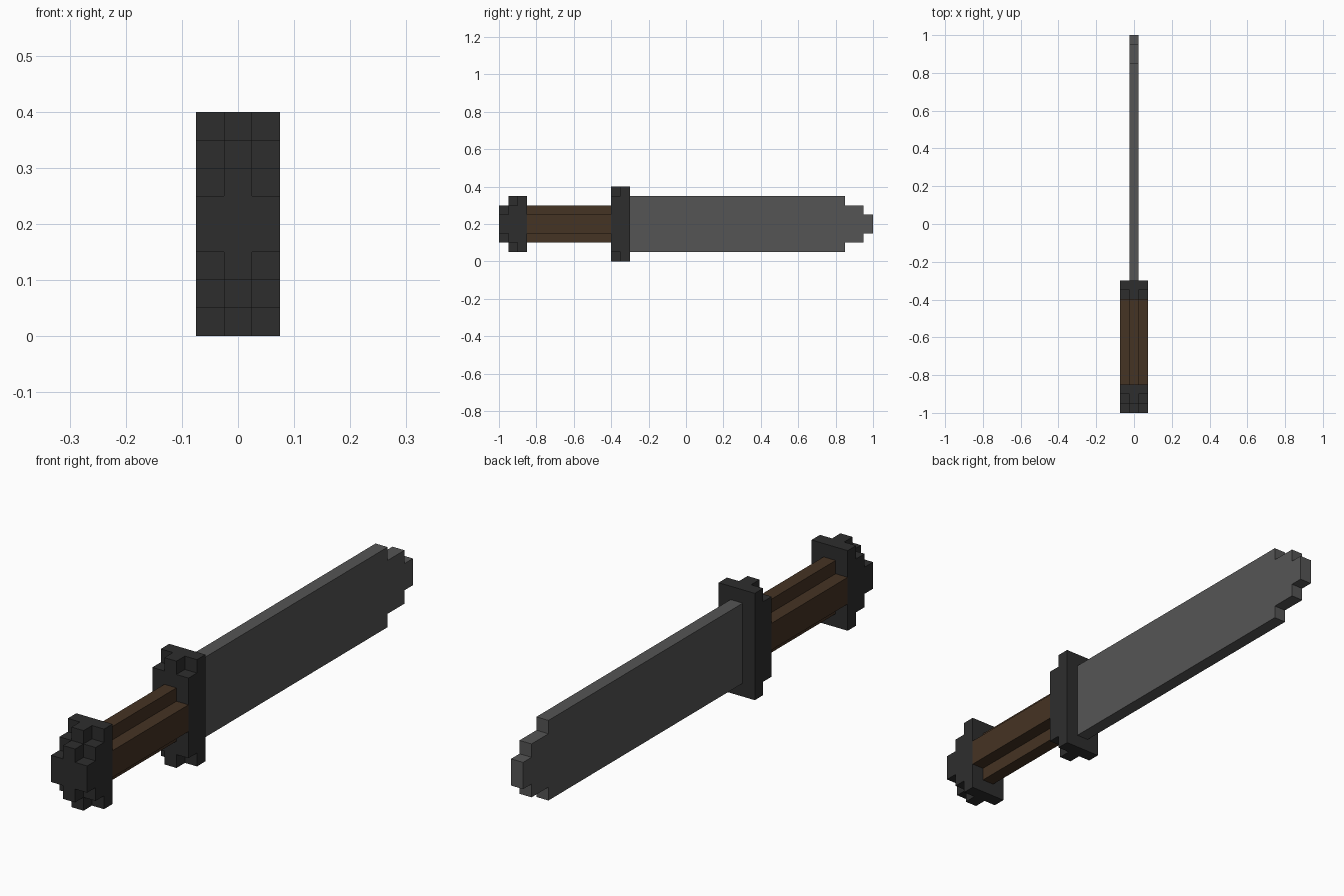
import bpy, bmesh
from mathutils import Vector

if "Cube" in bpy.data.objects:
    bpy.data.objects.remove(bpy.data.objects["Cube"])

U = 0.05  # edge length of one block


def material(name, rgb):
    m = bpy.data.materials.new(name)
    m.diffuse_color = (*rgb, 1)
    m.use_nodes = True
    m.node_tree.nodes["Principled BSDF"].inputs["Base Color"].default_value = m.diffuse_color
    return m


steel = material("steel grey", (0.091, 0.091, 0.091))
iron = material("dark iron", (0.027, 0.027, 0.027))
leather = material("brown leather", (0.060, 0.033, 0.017))


def blocks(y0, y1, core, side=0):
    """Slab along y: half height of the middle column and of both side columns."""
    return {(x, y, z) for x, h in ((-1, side), (0, core), (1, side))
            for y in range(y0, y1) for z in range(4 - h, 4 + h)}


# Each part is a run of slabs (y start, y end, middle half height, side half height)
parts = {
    "pommel": (iron, [(-20, -19, 2, 1), (-19, -18, 3, 2), (-18, -17, 3, 3)]),
    "grip": (leather, [(-17, -8, 2, 1)]),
    "guard": (iron, [(-8, -7, 4, 3), (-7, -6, 4, 4)]),
    "blade": (steel, [(-6, 17, 3), (17, 19, 2), (19, 20, 1)]),
}
cells = {n: set().union(*(blocks(*s) for s in slabs)) for n, (_, slabs) in parts.items()}
filled = set().union(*cells.values())


def build(name, mat):
    """Skin the blocks with outer faces only, then merge the flat areas."""
    bm = bmesh.new()
    for cell in cells[name]:
        centre = Vector(cell) + Vector((0, 0.5, 0.5))
        for axis in range(3):
            for sign in (-1, 1):
                n = Vector((0, 0, 0))
                n[axis] = sign
                if tuple(int(a + b) for a, b in zip(cell, n)) in filled:
                    continue
                a = Vector((0, 0, 0))
                a[(axis + 1) % 3] = 1
                b = n.cross(a)
                bm.faces.new([bm.verts.new((centre + (n + a * i + b * j) / 2) * U)
                              for i, j in ((-1, -1), (1, -1), (1, 1), (-1, 1))])
    bmesh.ops.remove_doubles(bm, verts=bm.verts, dist=U / 100)
    bmesh.ops.dissolve_limit(bm, angle_limit=0.02, verts=bm.verts, edges=bm.edges)
    mesh = bpy.data.meshes.new(name)
    bm.to_mesh(mesh)
    bm.free()
    mesh.materials.append(mat)
    bpy.context.collection.objects.link(bpy.data.objects.new(name, mesh))


for name, (mat, _) in parts.items():
    build(name, mat)
